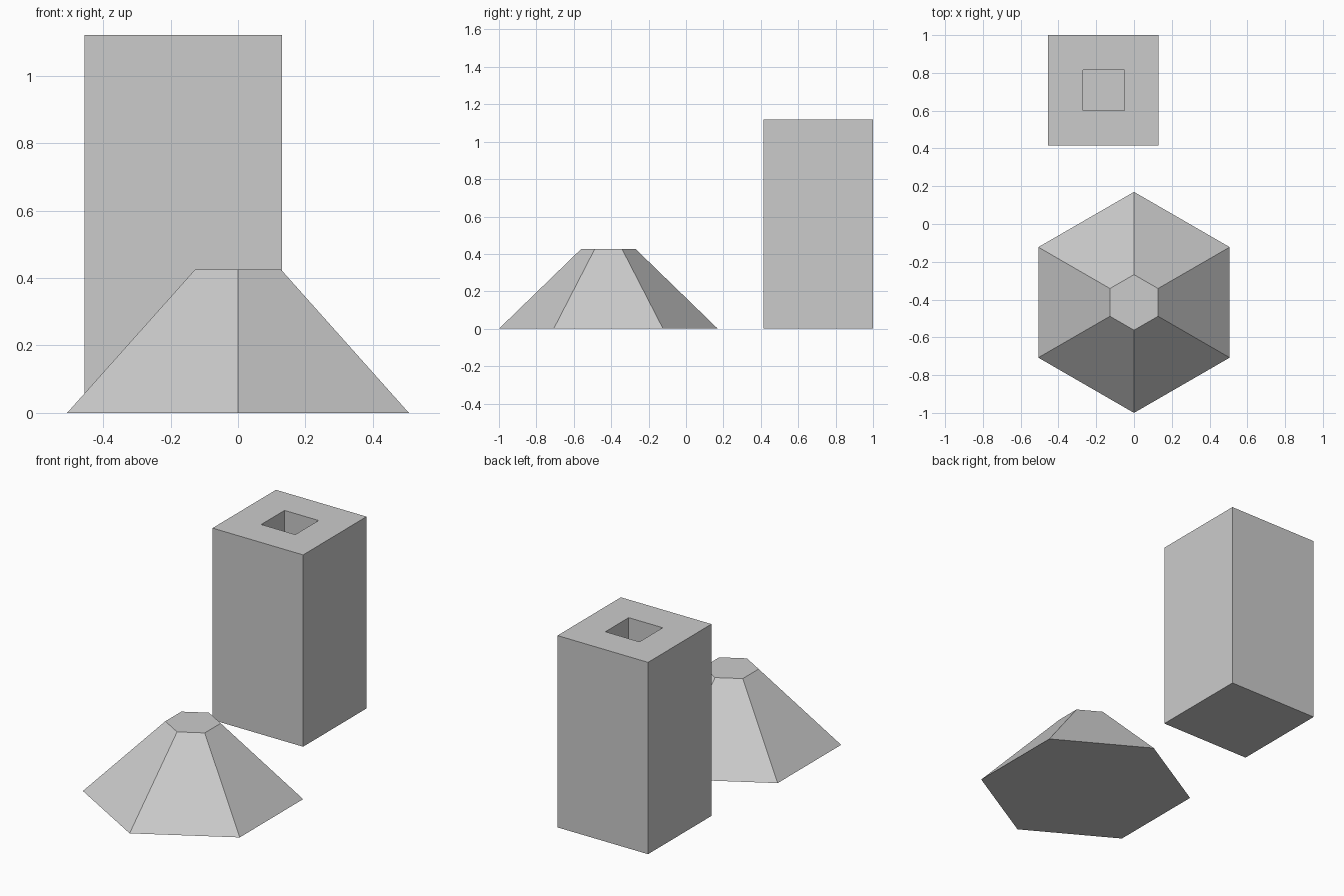
import bpy
import bmesh
from math import sin, cos, pi

cube = bpy.data.objects.get("Cube")
if cube:
    bpy.data.objects.remove(cube, do_unlink=True)

# One plain stone grey for everything
grey = bpy.data.materials.new("stone_grey")
grey.use_nodes = True
colour = (0.6, 0.6, 0.6, 1.0)
grey.diffuse_color = colour
grey.node_tree.nodes["Principled BSDF"].inputs["Base Color"].default_value = colour


def prism(name, lower, upper, z0, z1):
    """Closed solid between two matching horizontal outlines."""
    bm = bmesh.new()
    bottom = [bm.verts.new((x, y, z0)) for x, y in lower]
    top = [bm.verts.new((x, y, z1)) for x, y in upper]
    bm.faces.new(bottom[::-1])
    bm.faces.new(top)
    n = len(lower)
    for i in range(n):
        j = (i + 1) % n
        bm.faces.new((bottom[i], bottom[j], top[j], top[i]))
    bmesh.ops.recalc_face_normals(bm, faces=bm.faces)
    mesh = bpy.data.meshes.new(name)
    bm.to_mesh(mesh)
    bm.free()
    mesh.materials.append(grey)
    bpy.context.collection.objects.link(bpy.data.objects.new(name, mesh))


def block(name, x0, x1, y0, y1, height):
    outline = [(x0, y0), (x1, y0), (x1, y1), (x0, y1)]
    prism(name, outline, outline, 0, height)


def hexagon(radius, cy):
    return [(radius * sin(-i * pi / 3), cy + radius * cos(i * pi / 3)) for i in range(6)]


# Six-sided mound with a flat top
prism("hexagonal_mound", hexagon(0.585, -0.415), hexagon(0.147, -0.415), 0, 0.425)

# Square shaft: full-depth side walls, short end walls, and a floor plug
H = 1.12
X = (-0.455, -0.27, -0.05, 0.13)
Y = (0.415, 0.6, 0.815, 1.0)
block("shaft_right_wall", X[0], X[1], Y[0], Y[3], H)
block("shaft_left_wall", X[2], X[3], Y[0], Y[3], H)
block("shaft_front_wall", X[1], X[2], Y[0], Y[1], H)
block("shaft_back_wall", X[1], X[2], Y[2], Y[3], H)
block("shaft_floor", X[1], X[2], Y[1], Y[2], 0.185)
